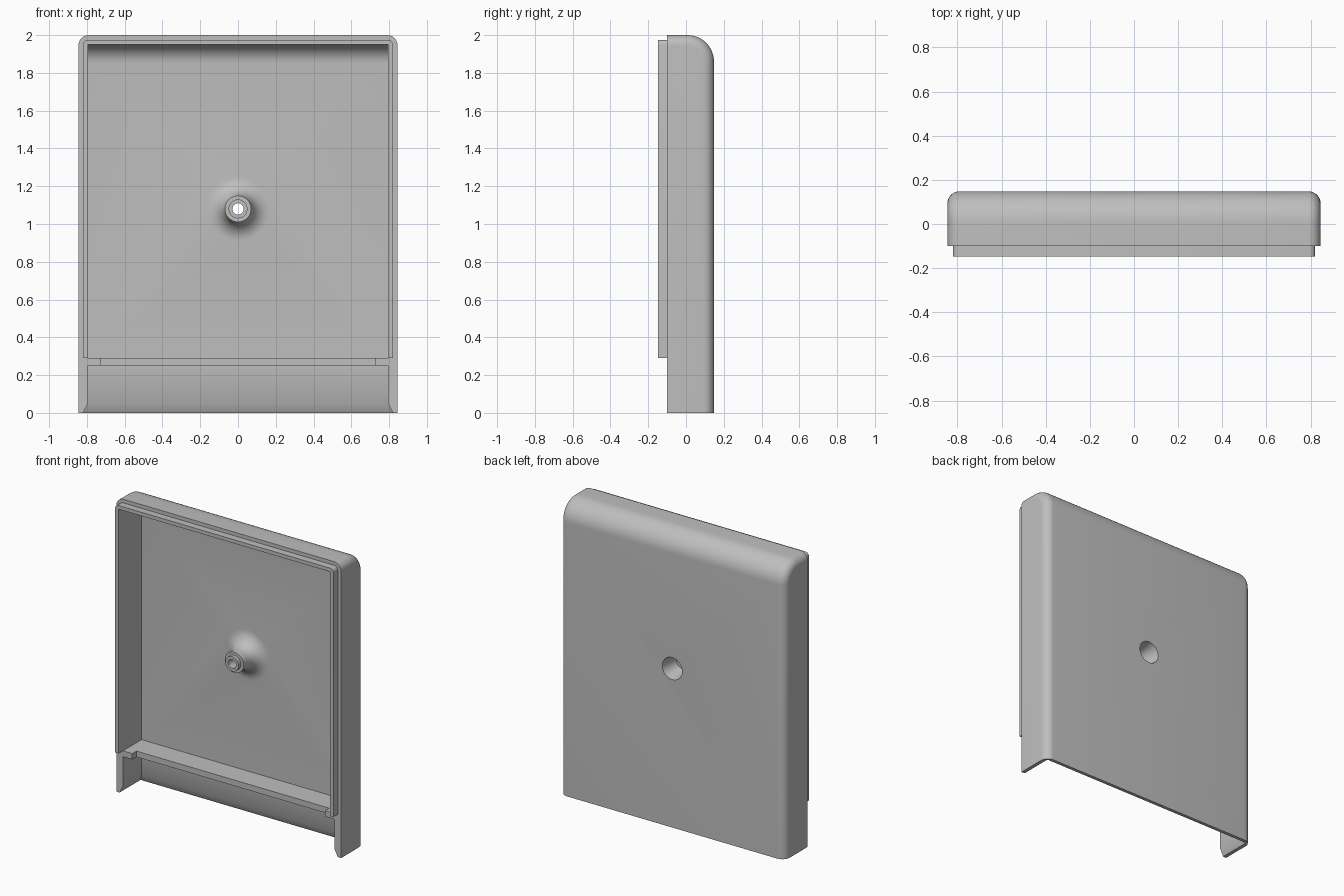
import bpy, bmesh, math
from mathutils import Matrix

old = bpy.data.objects.get("Cube")
if old:
    bpy.data.objects.remove(old)

grey = bpy.data.materials.new("light grey")
grey.use_nodes = True
colour = (0.52, 0.52, 0.52, 1)
grey.diffuse_color = colour
grey.node_tree.nodes["Principled BSDF"].inputs["Base Color"].default_value = colour


def finish(bm, name):
    bmesh.ops.recalc_face_normals(bm, faces=bm.faces)
    mesh = bpy.data.meshes.new(name)
    bm.to_mesh(mesh)
    bm.free()
    obj = bpy.data.objects.new(name, mesh)
    bpy.context.collection.objects.link(obj)
    mesh.materials.append(grey)
    return obj


def prism(profile, half):
    """Extrude a (y, z) outline along x from -half to half."""
    bm = bmesh.new()
    face = bm.faces.new([bm.verts.new((-half, y, z)) for y, z in profile])
    new = bmesh.ops.extrude_face_region(bm, geom=[face])["geom"]
    bmesh.ops.translate(bm, vec=(2 * half, 0, 0),
                        verts=[v for v in new if isinstance(v, bmesh.types.BMVert)])
    return bm


def tray_profile(front, back, bottom, top, radius, steps=12):
    """Side outline with a rounded upper back edge."""
    arc = [(back - radius + radius * math.cos(a), top - radius + radius * math.sin(a))
           for a in (math.pi / 2 * i / steps for i in range(steps + 1))]
    return [(front, bottom), (back, bottom)] + arc + [(front, top)]


def bevel(bm, edges, width, segments):
    bmesh.ops.bevel(bm, geom=edges, offset=width, segments=segments,
                    profile=0.5, affect='EDGES', clamp_overlap=True)


def lathe(profile, name, height, sides=40):
    """Spin a closed (radius, y) outline about the y axis."""
    bm = bmesh.new()
    verts = [bm.verts.new((r, y, 0)) for r, y in profile]
    edges = [bm.edges.new(pair) for pair in zip(verts, verts[1:])]
    bmesh.ops.spin(bm, geom=verts + edges, cent=(0, 0, 0), axis=(0, 1, 0),
                   angle=2 * math.pi, steps=sides)
    bmesh.ops.remove_doubles(bm, verts=bm.verts, dist=0.0001)
    bmesh.ops.translate(bm, vec=(0, 0, height), verts=bm.verts)
    return finish(bm, name)


def combine(target, tool, operation):
    bpy.context.view_layer.objects.active = target
    mod = target.modifiers.new(operation, 'BOOLEAN')
    mod.operation, mod.object, mod.solver = operation, tool, 'EXACT'
    bpy.ops.object.modifier_apply(modifier=mod.name)
    bpy.data.objects.remove(tool)


W, BACK, RIM, FRONT = 0.845, 0.148, -0.1, -0.148
IN_W, IN_BACK, IN_TOP = 0.795, 0.1, 1.95
LEDGE_LOW, LEDGE_TOP, CENTRE = 0.25, 0.29, 1.08

# Outer shell, rounded along the back and top of both sides
bm = prism(tray_profile(RIM, BACK, 0, 2, 0.14), W)
side_edges = []
for e in bm.edges:
    a, b = (v.co for v in e.verts)
    at_front = max(a.y, b.y) < RIM + 0.001
    at_bottom = max(a.z, b.z) < 0.001
    if abs(a.x - b.x) < 0.001 and not at_front and not at_bottom:
        side_edges.append(e)
bevel(bm, side_edges, 0.055, 8)
shell = finish(bm, "shell")

# Raised lip round the opening
bm = prism([(FRONT, LEDGE_TOP), (-0.05, LEDGE_TOP), (-0.05, 1.975), (FRONT, 1.975)], 0.82)
corners = [e for e in bm.edges if abs(e.verts[0].co.y - e.verts[1].co.y) > 0.01
           and e.verts[0].co.z > 1]
bevel(bm, corners, 0.025, 5)
combine(shell, finish(bm, "lip"), 'UNION')

# Hollow interior, open at the front and bottom
cavity = finish(prism(tray_profile(-0.3, IN_BACK, -0.1, IN_TOP, 0.1), IN_W), "cavity")
combine(shell, cavity, 'DIFFERENCE')

# Chamfer round the inside of the open bottom edge
bm = bmesh.new()
rings = []
for z, grow in ((-0.02, 0.035), (0.05, 0.0)):
    x, y = IN_W + grow, IN_BACK + grow
    rings.append([bm.verts.new(p) for p in ((-x, -0.3, z), (x, -0.3, z), (x, y, z), (-x, y, z))])
bm.faces.new(rings[0])
bm.faces.new(rings[1])
for i in range(4):
    j = (i + 1) % 4
    bm.faces.new((rings[0][i], rings[0][j], rings[1][j], rings[1][i]))
combine(shell, finish(bm, "chamfer"), 'DIFFERENCE')

# Flared screw boss with a stepped tip
flare = [(0.17 - 0.1 * math.sin(a), 0.1 * math.cos(a))
         for a in (math.pi / 2 * i / 10 for i in range(11))]
boss = lathe([(0, 0.125), (0.17, 0.125)] + flare
             + [(0.07, -0.04), (0.05, -0.04), (0.05, -0.065), (0, -0.065)], "boss", CENTRE)
combine(shell, boss, 'UNION')

# Tapered screw recess from the back and a through hole
recess = lathe([(0, 0.2), (0.078, 0.2), (0.075, BACK), (0.05, 0.03), (0.03, 0.03),
                (0.03, -0.1), (0, -0.1)], "recess", CENTRE)
combine(shell, recess, 'DIFFERENCE')

# Cross ledge with a forward tab at each end
ends = IN_W + 0.01
bm = bmesh.new()
outline = [(-ends, IN_BACK + 0.01), (-ends, RIM), (-0.725, RIM), (-0.725, -0.055)]
outline += [(-x, y) for x, y in reversed(outline)]
face = bm.faces.new([bm.verts.new((x, y, LEDGE_LOW)) for x, y in outline])
new = bmesh.ops.extrude_face_region(bm, geom=[face])["geom"]
bmesh.ops.translate(bm, vec=(0, 0, LEDGE_TOP - LEDGE_LOW),
                    verts=[v for v in new if isinstance(v, bmesh.types.BMVert)])
combine(shell, finish(bm, "ledge"), 'UNION')

# Smooth rounded surfaces, crisp edges elsewhere
bpy.ops.object.select_all(action='DESELECT')
shell.select_set(True)
bpy.context.view_layer.objects.active = shell
bpy.ops.object.shade_smooth_by_angle(angle=math.radians(30))
